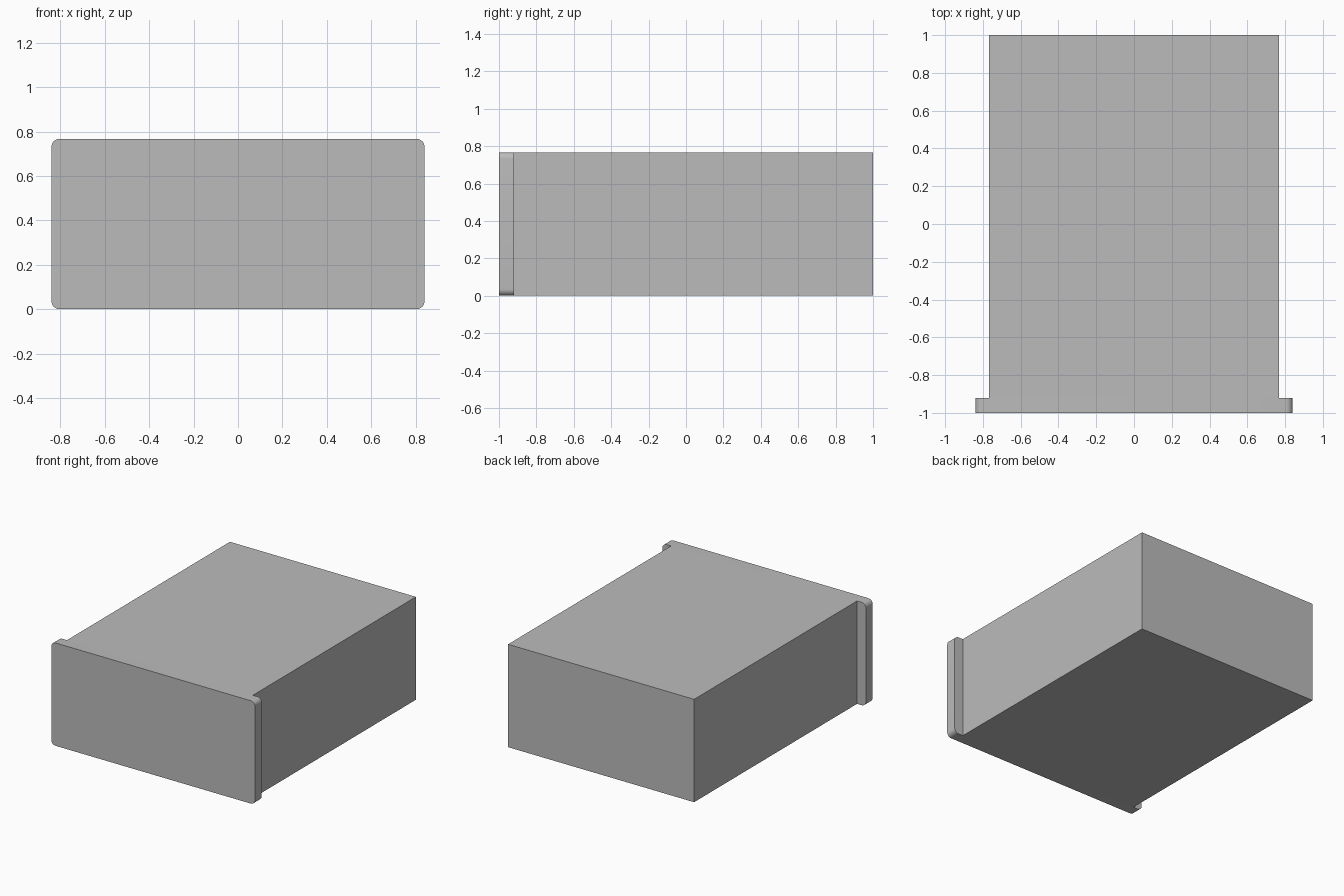
import bpy
import bmesh
from mathutils import Matrix, Vector

default = bpy.data.objects.get("Cube")
if default:
    bpy.data.objects.remove(default, do_unlink=True)

HEIGHT = 0.767
SEAM_Y = -0.92  # back of the front panel

grey = bpy.data.materials.new("plain grey")
grey.use_nodes = True
grey.diffuse_color = (0.5, 0.5, 0.5, 1)
grey.node_tree.nodes["Principled BSDF"].inputs["Base Color"].default_value = grey.diffuse_color


def add_box(name, width, y_front, y_back, corner=0):
    """Box standing on the floor; corner rounds the four edges running along y."""
    bm = bmesh.new()
    size = Vector((width, y_back - y_front, HEIGHT))
    centre = Vector((0, (y_front + y_back) / 2, HEIGHT / 2))
    bmesh.ops.create_cube(bm, size=1, matrix=Matrix.LocRotScale(centre, None, size))
    if corner:
        edges = [e for e in bm.edges if abs(e.verts[0].co.y - e.verts[1].co.y) > 0.01]
        bmesh.ops.bevel(bm, geom=edges, offset=corner, segments=8,
                        profile=0.5, affect='EDGES')
    mesh = bpy.data.meshes.new(name)
    bm.to_mesh(mesh)
    bm.free()
    mesh.materials.append(grey)
    obj = bpy.data.objects.new(name, mesh)
    bpy.context.collection.objects.link(obj)
    return obj


# Plain rectangular body behind the panel
add_box("body", 1.534, SEAM_Y, 1)

# Wider front panel with rounded corners
panel = add_box("front_panel", 1.68, -1, SEAM_Y, corner=0.035)
bpy.ops.object.select_all(action='DESELECT')
panel.select_set(True)
bpy.context.view_layer.objects.active = panel
bpy.ops.object.shade_smooth_by_angle()
